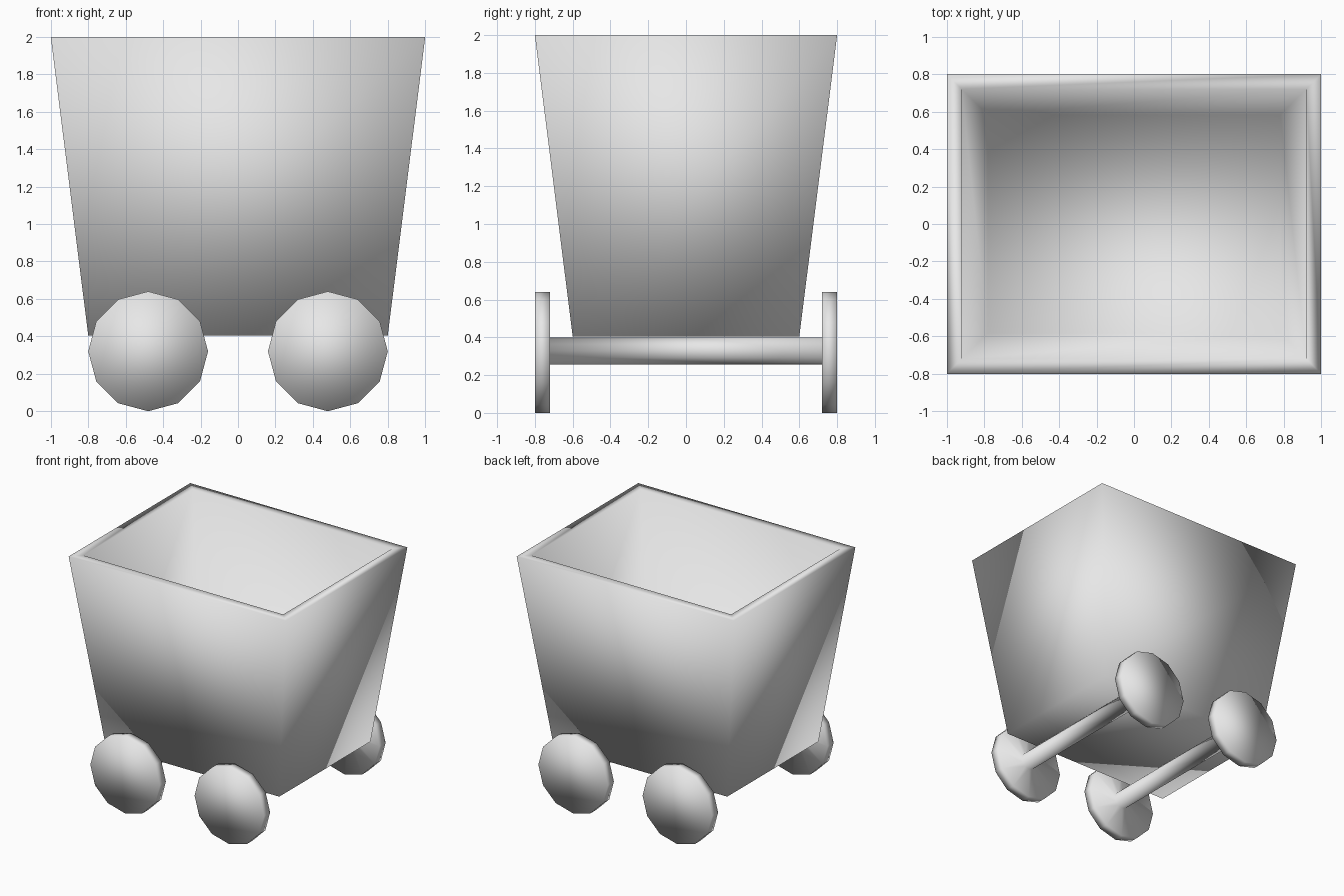
import bpy
import bmesh
from math import cos, sin, tau

cube = bpy.data.objects.get("Cube")
if cube:
    bpy.data.objects.remove(cube, do_unlink=True)

grey = bpy.data.materials.new("plain grey")
grey.use_nodes = True
colour = (0.8, 0.8, 0.8, 1)
grey.diffuse_color = colour
grey.node_tree.nodes["Principled BSDF"].inputs["Base Color"].default_value = colour


def loft(name, rings):
    """Skin a series of matching point rings, cap both ends, shade smooth."""
    bm = bmesh.new()
    loops = [[bm.verts.new(p) for p in ring] for ring in rings]
    n = len(loops[0])
    for a, b in zip(loops, loops[1:]):
        for i in range(n):
            j = (i + 1) % n
            bm.faces.new((a[i], a[j], b[j], b[i]))
    bm.faces.new(list(reversed(loops[0])))
    bm.faces.new(loops[-1])
    bmesh.ops.recalc_face_normals(bm, faces=bm.faces)
    for face in bm.faces:
        face.smooth = True
    mesh = bpy.data.meshes.new(name)
    bm.to_mesh(mesh)
    bm.free()
    mesh.materials.append(grey)
    obj = bpy.data.objects.new(name, mesh)
    bpy.context.collection.objects.link(obj)
    return obj


def rectangle(hx, hy, z):
    return [(-hx, -hy, z), (hx, -hy, z), (hx, hy, z), (-hx, hy, z)]


def circle(x, y, z, radius, sides=12):
    return [(x + radius * sin(tau * i / sides), y, z + radius * cos(tau * i / sides))
            for i in range(sides)]


# Tapered open tub: outer base, outer rim, inner rim, inner floor
loft("tub", [
    rectangle(0.8, 0.6, 0.405),
    rectangle(1.0, 0.8, 2.0),
    rectangle(0.92, 0.72, 2.0),
    rectangle(0.782, 0.584, 0.46),
])

# Two wheel sets, each a pair of wheels joined by an axle
for name, x in (("left_wheels_and_axle", 0.48), ("right_wheels_and_axle", -0.48)):
    loft(name, [
        circle(x, -0.8, 0.32, 0.32),
        circle(x, -0.72, 0.32, 0.32),
        circle(x, -0.72, 0.328, 0.072),
        circle(x, 0.72, 0.328, 0.072),
        circle(x, 0.72, 0.32, 0.32),
        circle(x, 0.8, 0.32, 0.32),
    ])
